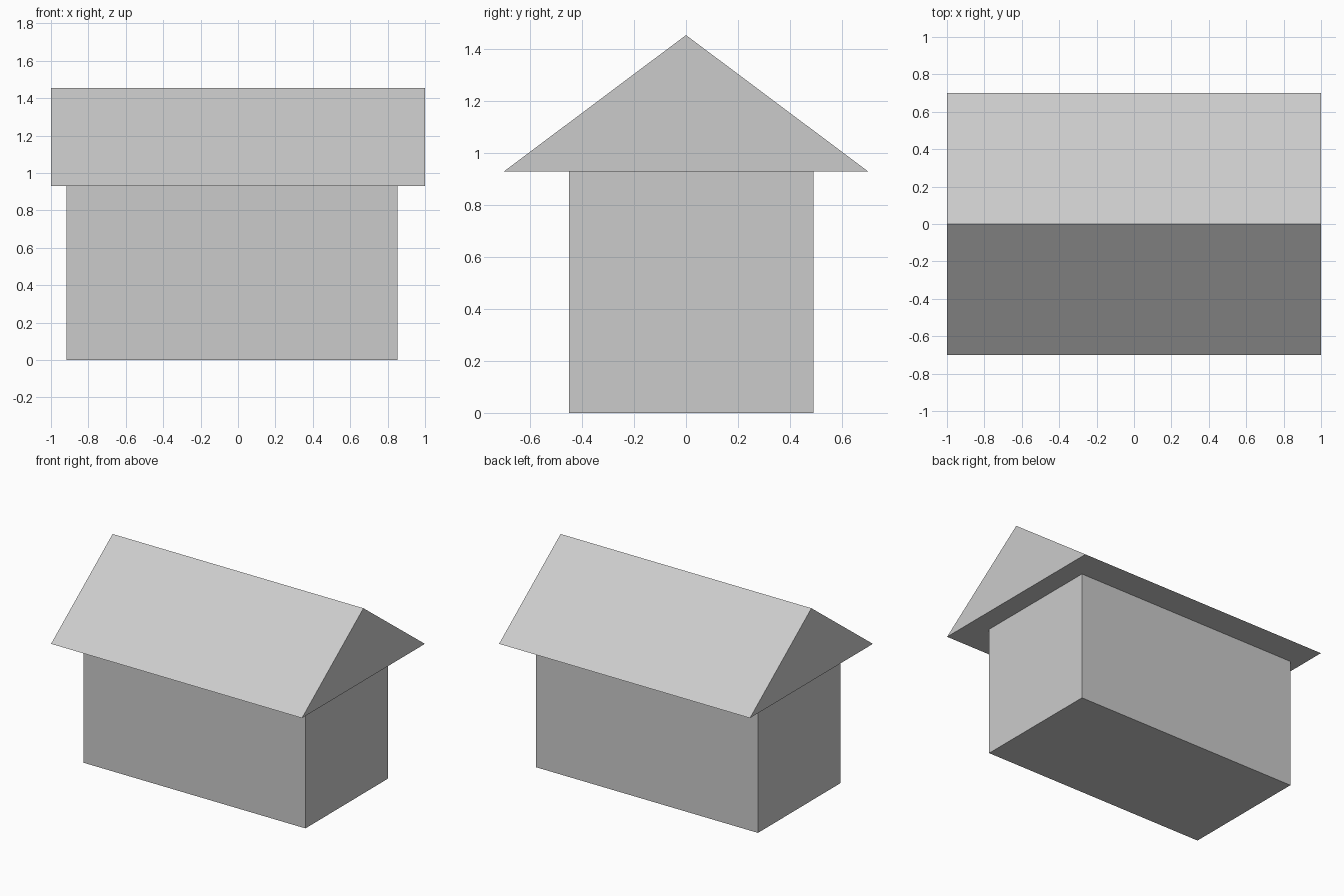
import bpy

if "Cube" in bpy.data.objects:
    bpy.data.objects.remove(bpy.data.objects["Cube"])


def prism(name, profile, x0, x1):
    """Extrude a (y, z) profile along x into a closed solid."""
    n = len(profile)
    verts = [(x, y, z) for x in (x0, x1) for y, z in profile]
    faces = [tuple(reversed(range(n))), tuple(range(n, 2 * n))]
    faces += [(i, (i + 1) % n, (i + 1) % n + n, i + n) for i in range(n)]
    mesh = bpy.data.meshes.new(name)
    mesh.from_pydata(verts, [], faces)
    mesh.update()
    obj = bpy.data.objects.new(name, mesh)
    bpy.context.collection.objects.link(obj)
    return obj


EAVES, RIDGE = 0.93, 1.454

# Box-shaped walls, slightly off centre under the roof
prism("walls", [(-0.45, 0), (0.49, 0), (0.49, EAVES), (-0.45, EAVES)], -0.917, 0.853)

# Overhanging gable roof
prism("roof", [(-0.7, EAVES), (0.7, EAVES), (0, RIDGE)], -1, 1)
